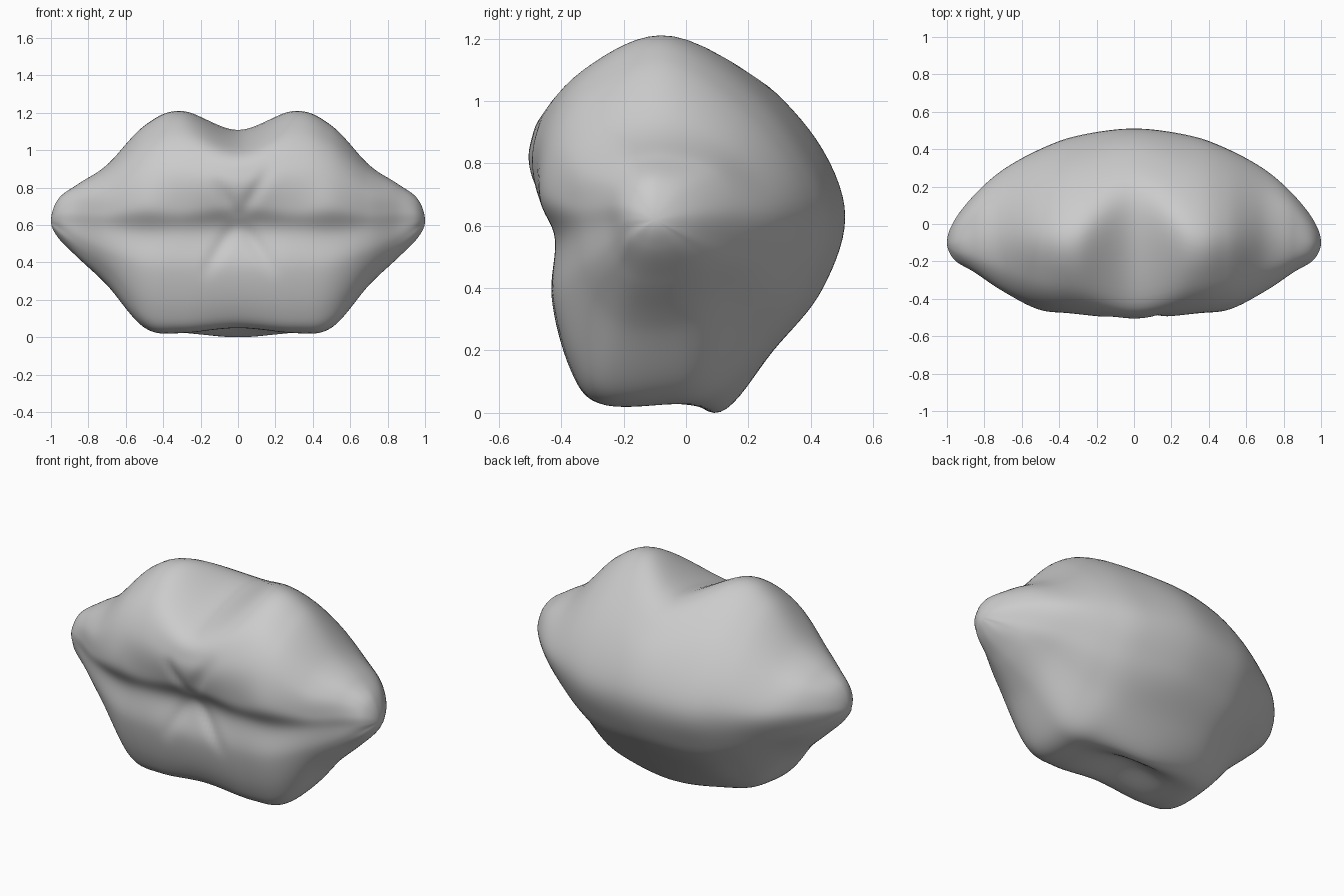
import bpy, bmesh, math

cube = bpy.data.objects.get("Cube")
if cube:
    bpy.data.objects.remove(cube, do_unlink=True)

# Cross-sections from the middle to the mouth corner, as (y, z) in hundredths.
# Each runs: seam, upper lip, top, back, base, lower lip.
center = [(-40, 57), (-48, 71), (-50, 86), (-39, 100), (11, 111), (37, 94), (51, 66),
          (44, 40), (28, 20), (11, 0), (-5, 8), (-27, 5), (-37, 15), (-43, 37)]
peak = [(-42, 56), (-47, 69), (-47, 90), (-33, 110), (-4, 121), (28, 99), (47, 66),
        (40, 40), (26, 21), (10, 4), (-6, 3), (-28, 3), (-37, 14), (-43, 37)]
shoulder = [(-40, 56), (-46, 70), (-42, 90), (-29, 105), (-5, 113), (24, 93), (40, 66),
            (33, 42), (19, 25), (6, 10), (-7, 6), (-26, 6), (-35, 17), (-41, 38)]
cheek = [(-34, 58), (-36, 67), (-34, 79), (-23, 89), (-5, 92), (16, 83), (29, 65),
         (23, 49), (13, 39), (3, 31), (-7, 28), (-20, 29), (-28, 36), (-33, 46)]
corner = [(-25, 60), (-26, 67), (-24, 75), (-17, 81), (-5, 82), (9, 77), (16, 65),
          (12, 54), (7, 48), (0, 44), (-8, 42), (-16, 43), (-21, 47), (-24, 53)]
tip = [(-19, 62), (-19, 66), (-17, 70), (-14, 73), (-9, 74), (-2, 71), (2, 64),
       (0, 58), (-2, 56), (-5, 54), (-10, 53), (-14, 54), (-17, 56), (-18, 59)]
POLE = (1.0, -0.1, 0.62)
AROUND, ALONG = 8, 14


def spline(a, b, c, d, t):
    """Smooth curve from b to c, with a and d as neighbours."""
    return tuple(q + 0.5 * t * (r - p + t * (2 * p - 5 * q + 4 * r - s
                 + t * (3 * (q - r) + s - p))) for p, q, r, s in zip(a, b, c, d))


def ring(x, section):
    """Rounds a section into a closed loop of points."""
    pts = [(x, y / 100, z / 100) for y, z in section]
    n = len(pts)
    return [spline(pts[i - 1], pts[i], pts[(i + 1) % n], pts[(i + 2) % n], k / AROUND)
            for i in range(n) for k in range(AROUND)]


def crease(p):
    """Presses the fine folds that fan out from the middle of the mouth."""
    x, y, z = p
    if y > -0.2:
        return p
    depth = 0
    for angle, length in ((58, 0.34), (120, 0.26), (238, 0.37), (305, 0.37)):
        c, s = math.cos(math.radians(angle)), math.sin(math.radians(angle))
        along = x * c + (z - 0.63) * s
        off = x * s - (z - 0.63) * c
        if 0 < along < length:
            depth += 0.02 * math.sin(math.pi * along / length) * math.exp(-(off / 0.028) ** 2)
    return (x, y + depth, z)


# Loft half of the lips, closing smoothly over the corner
stations = [(0, center), (0.3, peak), (0.5, shoulder), (0.7, cheek), (0.85, corner), (0.96, tip)]
key = [ring(x, s) for x, s in stations]
before = [(-p[0], p[1], p[2]) for p in key[1]]
beyond = [(p[0], 2 * POLE[1] - p[1], 2 * POLE[2] - p[2]) for p in key[-1]]
key = [before] + key + [[POLE] * len(before), beyond]
half = []
for i in range(1, len(key) - 2):
    for k in range(ALONG):
        half.append([spline(*q, k / ALONG) for q in zip(*key[i - 1:i + 3])])

# Mirror the loops across the middle and skin them
loops = [[(-x, y, z) for x, y, z in r] for r in half[:0:-1]] + half
bm = bmesh.new()
rows = [[bm.verts.new(crease(p)) for p in r] for r in loops]
n = len(rows[0])
for a, b in zip(rows, rows[1:]):
    for j in range(n):
        m = (j + 1) % n
        bm.faces.new((a[j], a[m], b[m], b[j]))
for row, side in ((rows[0], -1), (rows[-1], 1)):
    end = bm.verts.new((side * POLE[0], POLE[1], POLE[2]))
    for j in range(n):
        bm.faces.new((row[j], row[(j + 1) % n], end))
bmesh.ops.recalc_face_normals(bm, faces=bm.faces)
for f in bm.faces:
    f.smooth = True
mesh = bpy.data.meshes.new("lips")
bm.to_mesh(mesh)
bm.free()
lips = bpy.data.objects.new("lips", mesh)
bpy.context.collection.objects.link(lips)

# Soften the lofted skin slightly
soft = lips.modifiers.new("soften", 'SMOOTH')
soft.factor = 0.5
soft.iterations = 5

# Plain grey skin
grey = bpy.data.materials.new("light_grey")
grey.use_nodes = True
colour = (0.6, 0.6, 0.6, 1)
grey.diffuse_color = colour
grey.node_tree.nodes["Principled BSDF"].inputs["Base Color"].default_value = colour
mesh.materials.append(grey)
